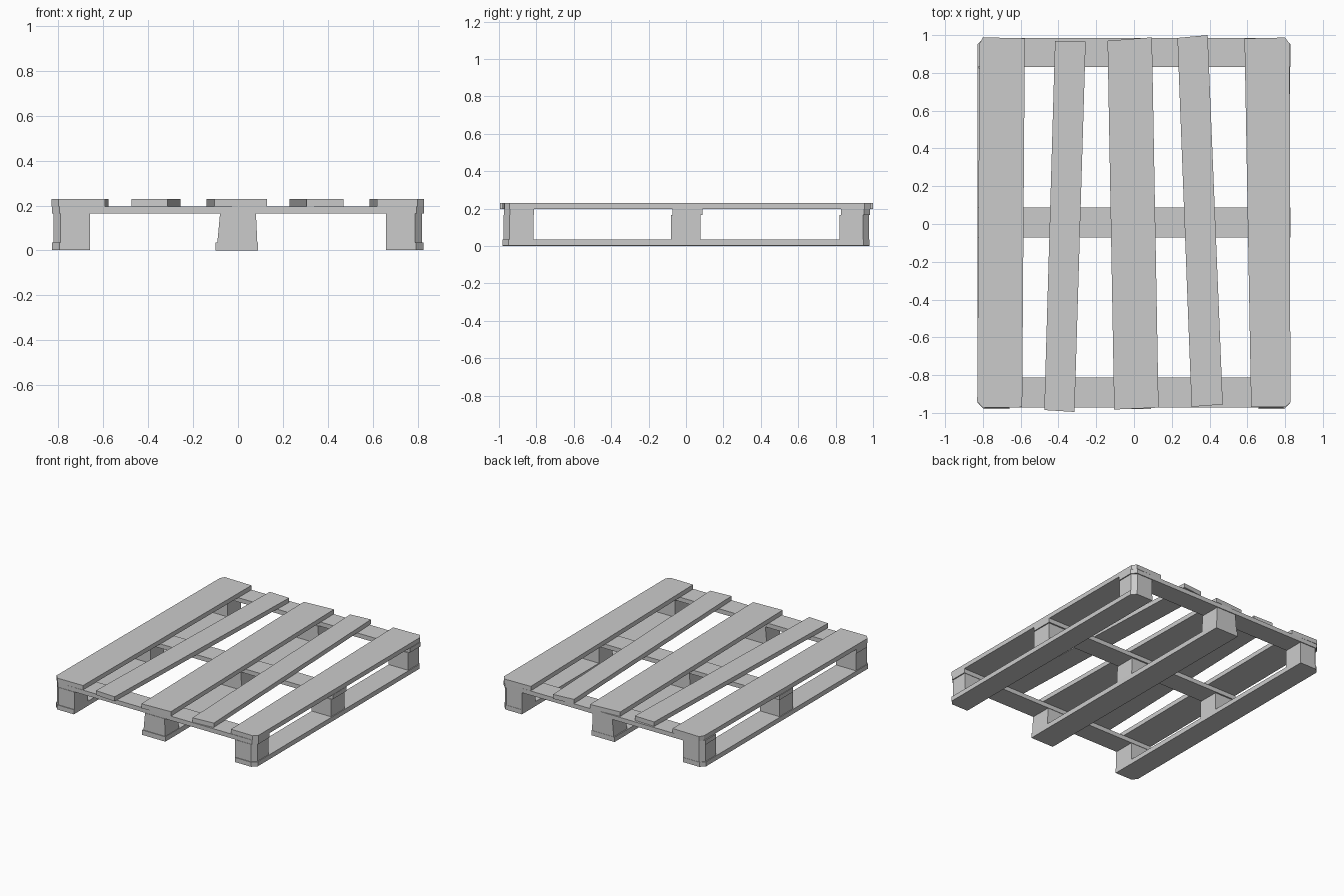
import bpy, bmesh

if "Cube" in bpy.data.objects:
    bpy.data.objects.remove(bpy.data.objects["Cube"])

wood = bpy.data.materials.new("plain grey wood")
wood.diffuse_color = (0.6, 0.6, 0.6, 1)
wood.use_nodes = True
wood.node_tree.nodes["Principled BSDF"].inputs["Base Color"].default_value = wood.diffuse_color


def prism(name, pts, z0, z1, top=None):
    """Solid from a bottom outline to an optional different top outline."""
    bm = bmesh.new()
    top = top or pts
    lo = [bm.verts.new((x, y, z0)) for x, y in pts]
    hi = [bm.verts.new((x, y, z1)) for x, y in top]
    bm.faces.new(lo)
    bm.faces.new(hi)
    n = len(pts)
    for i in range(n):
        j = (i + 1) % n
        bm.faces.new((lo[i], lo[j], hi[j], hi[i]))
    bmesh.ops.recalc_face_normals(bm, faces=bm.faces)
    me = bpy.data.meshes.new(name)
    bm.to_mesh(me)
    bm.free()
    me.materials.append(wood)
    ob = bpy.data.objects.new(name, me)
    bpy.context.collection.objects.link(ob)
    return ob


def outline(x0, x1, y0, y1, cut=()):
    """Rectangle whose listed (x side, y side) corners are chamfered."""
    c = 0.032
    pts = []
    for sx, sy in ((-1, -1), (1, -1), (1, 1), (-1, 1)):
        x = x1 if sx > 0 else x0
        y = y1 if sy > 0 else y0
        if (sx, sy) in cut:
            pair = [(x - sx * c, y), (x, y - sy * c)]
            pts += pair if sx * sy < 0 else pair[::-1]
        else:
            pts.append((x, y))
    return pts


# Deck boards, slightly crooked
deck = {
    "left_deck_board": [(-0.80, 0.988), (-0.578, 0.983), (-0.592, -0.97),
                        (-0.80, -0.972), (-0.83, -0.94), (-0.818, 0.955)],
    "left_inner_deck_board": [(-0.418, 0.97), (-0.256, 0.965), (-0.315, -0.995), (-0.475, -0.985)],
    "centre_deck_board": [(-0.14, 0.97), (0.095, 0.988), (0.13, -0.972), (-0.105, -0.982)],
    "right_inner_deck_board": [(0.23, 0.985), (0.39, 1.0), (0.47, -0.955), (0.305, -0.968)],
    "right_deck_board": [(0.585, 0.982), (0.80, 0.987), (0.824, 0.955),
                         (0.828, -0.945), (0.80, -0.97), (0.62, -0.968)],
}
for name, pts in deck.items():
    prism(name, pts, 0.197, 0.23)

# Cross boards under the deck
rows = (("front", -0.972, -0.812, -1), ("middle", -0.072, 0.088, 0), ("back", 0.83, 0.984, 1))
for name, y0, y1, s in rows:
    cut = ((-1, s), (1, s)) if s else ()
    prism(name + "_cross_board", outline(-0.828, 0.828, y0, y1, cut), 0.165, 0.197)

# Bottom skids
cols = (("left", -0.828, -0.66, -1), ("centre", -0.10, 0.09, 0), ("right", 0.66, 0.826, 1))
for name, x0, x1, s in cols:
    cut = ((s, -1), (s, 1)) if s else ()
    prism(name + "_skid", outline(x0, x1, -0.98, 0.98, cut), 0.002 if s else 0, 0.036)

# Spacer blocks, three by three
for cname, x0, x1, sx in cols:
    for rname, y0, y1, sy in (("front", -0.975, -0.815, -1), ("middle", -0.08, 0.077, 0),
                              ("back", 0.822, 0.978, 1)):
        cut = ((sx, sy),) if sx and sy else ()
        if sx == 0:
            base, top = outline(-0.092, 0.086, y0, y1), outline(-0.08, 0.08, y0, y1)
        else:
            base = top = outline(max(x0, -0.822), min(x1, 0.82), y0, y1, cut)
        prism(f"{rname}_{cname}_block", base, 0.036, 0.165, top)
